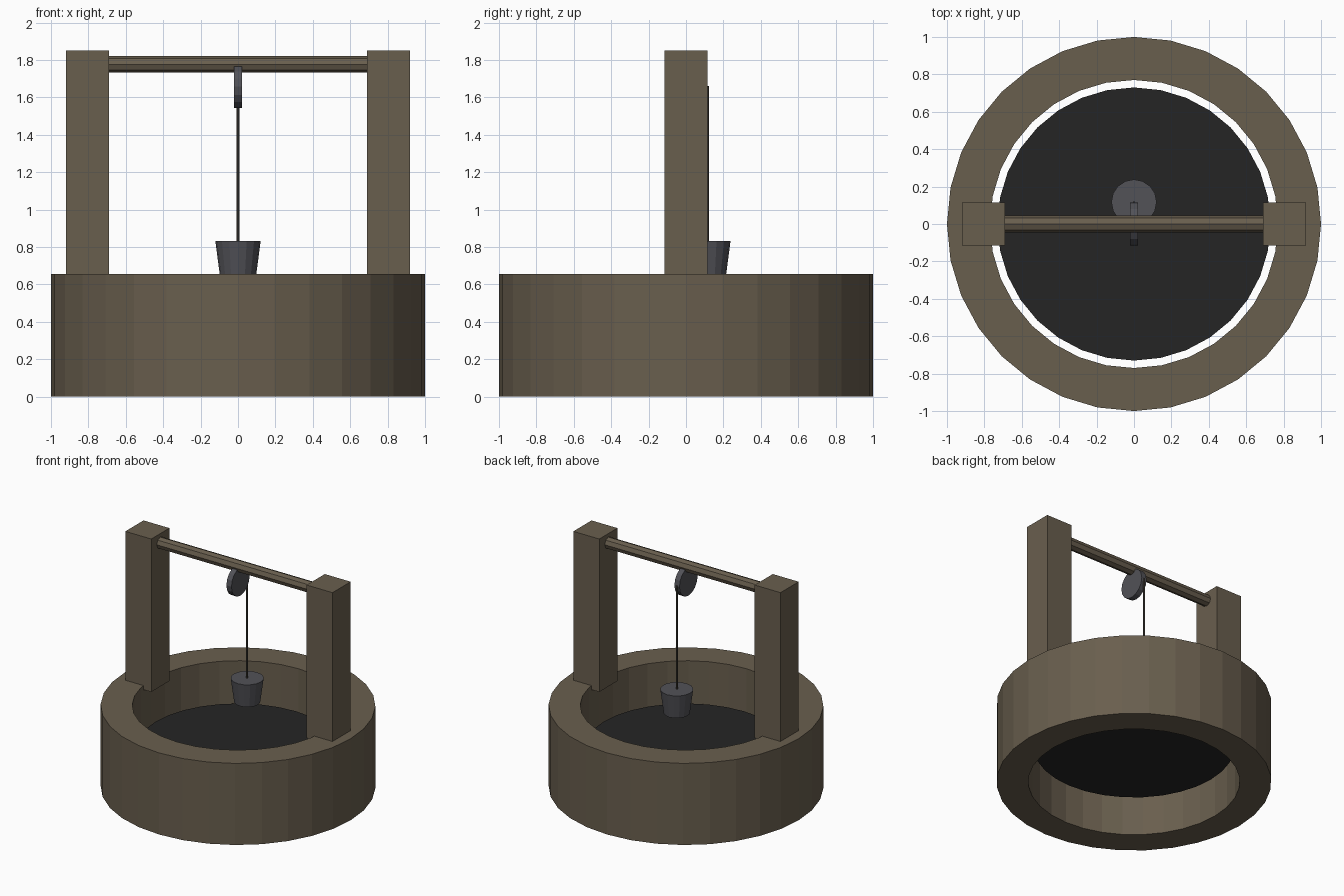
import bpy, bmesh, math
from mathutils import Matrix

if "Cube" in bpy.data.objects:
    bpy.data.objects.remove(bpy.data.objects["Cube"])


def material(name, rgb):
    m = bpy.data.materials.new(name)
    m.diffuse_color = (*rgb, 1.0)
    m.use_nodes = True
    m.node_tree.nodes["Principled BSDF"].inputs["Base Color"].default_value = m.diffuse_color
    return m


STONE = material("weathered_brown", (0.141, 0.113, 0.076))
WATER = material("dark_water", (0.0185, 0.0185, 0.0185))
METAL = material("grey_metal", (0.084, 0.084, 0.096))
ROPE = material("dark_rope", (0.075, 0.065, 0.052))


def finish(name, bm, mat):
    bmesh.ops.recalc_face_normals(bm, faces=bm.faces)
    me = bpy.data.meshes.new(name)
    bm.to_mesh(me)
    bm.free()
    me.materials.append(mat)
    ob = bpy.data.objects.new(name, me)
    bpy.context.collection.objects.link(ob)
    return ob


def cylinder(name, mat, sides, r_low, r_high, length, centre, along_x=False):
    bm = bmesh.new()
    bmesh.ops.create_cone(bm, cap_ends=True, segments=sides, radius1=r_low,
                          radius2=r_high, depth=length)
    turn = Matrix.Rotation(math.pi / 2, 4, 'Y') if along_x else Matrix()
    bm.transform(Matrix.Translation(centre) @ turn)
    return finish(name, bm, mat)


def box(name, mat, lo, hi):
    bm = bmesh.new()
    bmesh.ops.create_cube(bm, size=1)
    for v in bm.verts:
        v.co = [(a + b) / 2 + c * (b - a) for a, b, c in zip(lo, hi, v.co)]
    return finish(name, bm, mat)


# Well wall: rectangular section swept round the axis
bm = bmesh.new()
N = 32
rings = []
for i in range(N):
    a = 2 * math.pi * i / N
    rings.append([bm.verts.new((r * math.cos(a), r * math.sin(a), z))
                  for r, z in ((1, 0), (1, 0.655), (0.77, 0.655), (0.77, 0))])
for i in range(N):
    p, q = rings[i], rings[(i + 1) % N]
    for j in range(4):
        k = (j + 1) % 4
        bm.faces.new((p[j], q[j], q[k], p[k]))
finish("well_wall", bm, STONE)

# Water disc
cylinder("water", WATER, 32, 0.73, 0.73, 0.04, (0, 0, 0.31))

# Posts and crossbar
for side, x0, x1 in (("left", -0.92, -0.69), ("right", 0.69, 0.92)):
    box(side + "_post", STONE, (x0, -0.115, 0.622), (x1, 0.115, 1.85))
cylinder("crossbar", STONE, 8, 0.045, 0.045, 1.42, (0, 0, 1.777), True)

# Pulley, rope and bucket
cylinder("pulley", METAL, 16, 0.115, 0.115, 0.045, (0, 0, 1.657), True)
cylinder("rope", ROPE, 8, 0.007, 0.007, 0.85, (0, 0.115, 1.235))
cylinder("bucket", METAL, 16, 0.096, 0.121, 0.19, (0, 0.117, 0.736))
